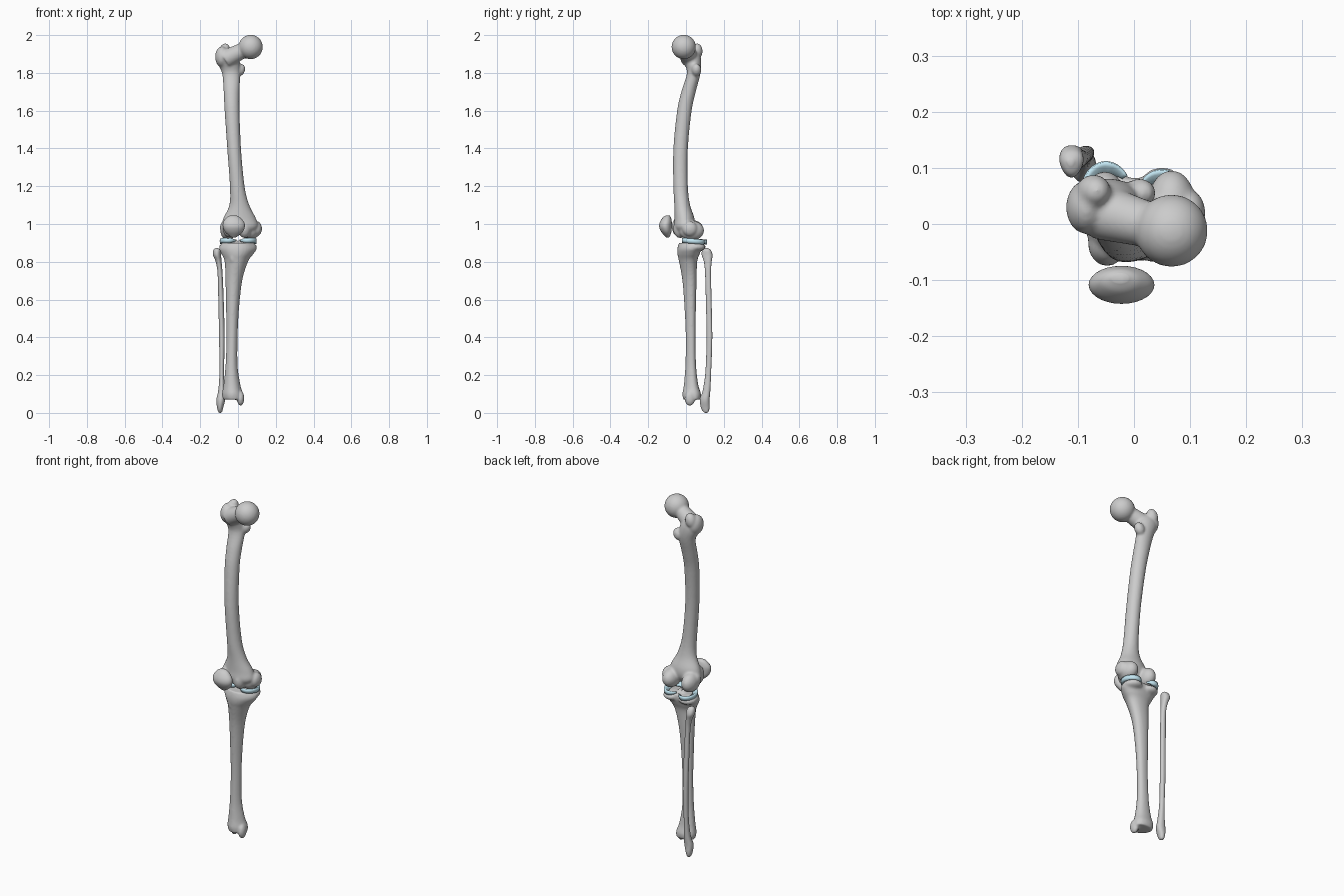
import bpy, bmesh, math
from mathutils import Vector, Matrix

if "Cube" in bpy.data.objects:
    bpy.data.objects.remove(bpy.data.objects["Cube"])

blue = bpy.data.materials.new("cartilage_blue")
blue.diffuse_color = (0.55, 0.8, 0.9, 1)
blue.use_nodes = True
blue.node_tree.nodes["Principled BSDF"].inputs["Base Color"].default_value = blue.diffuse_color


def spline(rows, sub=5):
    """Catmull-Rom through rows of numbers."""
    out = []
    for i in range(len(rows) - 1):
        p0, p1, p2, p3 = (rows[max(i - 1, 0)], rows[i], rows[i + 1],
                          rows[min(i + 2, len(rows) - 1)])
        for k in range(sub):
            t = k / sub
            out.append([0.5 * (2 * b + (c - a) * t + (2 * a - 5 * b + 4 * c - d) * t * t
                               + (3 * b - a - 3 * c + d) * t ** 3)
                        for a, b, c, d in zip(p0, p1, p2, p3)])
    return out + [list(rows[-1])]


def skin(bm, rings):
    """Skin closed rings of points and cap both ends."""
    vs = [[bm.verts.new(p) for p in r] for r in rings]
    n = len(vs[0])
    for a, b in zip(vs, vs[1:]):
        for i in range(n):
            j = (i + 1) % n
            bm.faces.new((a[i], a[j], b[j], b[i]))
    bm.faces.new(vs[0][::-1])
    bm.faces.new(vs[-1])


def loft(bm, rows, tri=0.0, n=28):
    """Rows: z, x min, x max, y min, y max."""
    rings = []
    for z, x0, x1, y0, y1 in spline(rows):
        ring = []
        for i in range(n):
            a = 2 * math.pi * i / n
            k = 1 + tri * math.cos(3 * (a + math.pi / 2))
            ring.append(((x0 + x1) / 2 + (x1 - x0) / 2 * k * math.cos(a),
                         (y0 + y1) / 2 + (y1 - y0) / 2 * k * math.sin(a), z))
        rings.append(ring)
    skin(bm, rings)


def blob(bm, c, r, tilt=(0, 0, 0)):
    m = Matrix.Translation(c)
    for ang, ax in zip(tilt, "XYZ"):
        m = m @ Matrix.Rotation(math.radians(ang), 4, ax)
    bmesh.ops.create_uvsphere(bm, u_segments=32, v_segments=20, radius=1,
                              matrix=m @ Matrix.Diagonal((*r, 1)))


def limb(bm, p, q, r1, r2):
    p, q = Vector(p), Vector(q)
    d = q - p
    m = Matrix.Translation((p + q) / 2) @ d.to_track_quat('Z', 'Y').to_matrix().to_4x4()
    bmesh.ops.create_cone(bm, cap_ends=True, segments=28, radius1=r1, radius2=r2,
                          depth=d.length, matrix=m)


def finish(bm, name, voxel=0, smooth=6, mat=None):
    bmesh.ops.recalc_face_normals(bm, faces=bm.faces)
    me = bpy.data.meshes.new(name)
    bm.to_mesh(me)
    bm.free()
    ob = bpy.data.objects.new(name, me)
    bpy.context.collection.objects.link(ob)
    if voxel:
        r = ob.modifiers.new("fuse", 'REMESH')
        r.mode, r.voxel_size = 'VOXEL', voxel
        s = ob.modifiers.new("soften", 'SMOOTH')
        s.factor, s.iterations = 0.5, smooth
        dg = bpy.context.evaluated_depsgraph_get()
        new = bpy.data.meshes.new_from_object(ob.evaluated_get(dg))
        ob.modifiers.clear()
        ob.data = new
    for p in ob.data.polygons:
        p.use_smooth = True
    if mat:
        ob.data.materials.append(mat)
    return ob


# thigh bone: bowed shaft flaring at both ends
bm = bmesh.new()
loft(bm, [(1.92, -.095, -.035, .02, .065), (1.87, -.117, .005, -.012, .08),
          (1.8, -.085, .012, .005, .077), (1.7, -.076, .008, -.025, .052),
          (1.6, -.071, .008, -.047, .03), (1.4, -.057, .016, -.067, .01),
          (1.2, -.043, .035, -.067, .01), (1.1, -.046, .06, -.062, .022),
          (1.03, -.078, .095, -.062, .045), (.985, -.085, .105, -.065, .045),
          (.95, -.06, .07, -.05, .025)])
# ball head and neck
blob(bm, (.067, -.012, 1.937), (.0645, .0645, .0645))
limb(bm, (-.06, .022, 1.875), (.05, -.008, 1.932), .05, .038)
# greater and lesser trochanters
blob(bm, (-.085, .03, 1.885), (.036, .048, .055))
blob(bm, (-.072, .058, 1.915), (.03, .03, .042), (0, 15, 0))
blob(bm, (.01, .055, 1.815), (.027, .026, .035), (0, 25, 0))
# condyles, epicondyles and front groove ridges
blob(bm, (-.052, .03, .968), (.042, .064, .054))
blob(bm, (.067, .03, .965), (.044, .066, .052))
blob(bm, (-.072, .01, .98), (.024, .032, .035))
blob(bm, (.1, .02, .975), (.027, .04, .04))
blob(bm, (-.048, -.035, .985), (.034, .04, .055))
blob(bm, (.035, -.03, .975), (.034, .038, .05))
finish(bm, "femur", .006)

# shin bone: tapering three-sided shaft
bm = bmesh.new()
loft(bm, [(.9, -.085, .085, -.035, .085), (.87, -.098, .098, -.042, .085),
          (.84, -.086, .08, -.042, .075), (.8, -.07, .052, -.034, .062),
          (.7, -.066, .022, -.017, .058), (.55, -.063, .005, -.006, .054),
          (.4, -.061, -.002, .0, .052), (.25, -.066, -.002, -.002, .055),
          (.15, -.076, .012, -.009, .067), (.1, -.084, .026, -.016, .082),
          (.07, -.078, .026, -.012, .078)], tri=.06)
# plateau lobes, central spine, tuberosity, inner ankle knob
blob(bm, (-.05, .048, .878), (.05, .056, .026))
blob(bm, (.05, .042, .878), (.05, .06, .026))
blob(bm, (-.012, .035, .9), (.01, .02, .022))
blob(bm, (.012, .035, .9), (.01, .02, .022))
blob(bm, (-.025, -.02, .825), (.022, .02, .04))
blob(bm, (.014, .02, .077), (.019, .028, .04))
finish(bm, "tibia", .006)

# thin outer leg bone
bm = bmesh.new()
loft(bm, [(.873, -.118, -.108, .105, .115), (.862, -.13, -.092, .088, .132),
          (.835, -.132, -.09, .085, .142), (.8, -.118, -.087, .096, .137),
          (.74, -.108, -.082, .102, .133), (.6, -.104, -.076, .106, .136),
          (.4, -.1, -.071, .11, .14), (.22, -.098, -.074, .104, .134),
          (.12, -.104, -.07, .09, .13), (.07, -.114, -.068, .076, .126),
          (.03, -.111, -.078, .08, .126), (.007, -.105, -.084, .092, .12),
          (.0, -.097, -.091, .103, .11)], tri=.06)
finish(bm, "fibula")

# kneecap: rounded shield with flatter back
bm = bmesh.new()
loft(bm, [(1.046, -.04, -.01, -.105, -.088), (1.035, -.06, .01, -.122, -.08),
          (1.01, -.078, .032, -.138, -.075), (.985, -.08, .036, -.142, -.075),
          (.96, -.07, .026, -.132, -.077), (.94, -.05, .005, -.116, -.083),
          (.928, -.032, -.014, -.104, -.09)])
finish(bm, "patella")


# C-shaped cartilage wedges between the bones
def meniscus(name, cx, cy, rx, ry, side):
    bm = bmesh.new()
    rings = []
    for i in range(41):
        t = i / 40
        a = math.radians(35 + 290 * t)
        end = 0.35 + 0.65 * min(1, math.sin(math.pi * t) * 2.2)
        w, h = .026 * end, .013 * end
        ca, sa = math.cos(a), math.sin(a)
        ring = []
        for d, z in ((0, -h), (.002, 0), (0, h), (-.3 * w, .7 * h),
                     (-w, -.2 * h), (-w, -.5 * h), (-.5 * w, -.8 * h)):
            ring.append((cx + side * (rx + d) * ca, cy + (ry + d) * sa,
                         .909 + z - .08 * sa * ry))
        rings.append(ring)
    skin(bm, rings)
    finish(bm, name, mat=blue)


meniscus("lateral_meniscus", -.05, .052, .045, .058, 1)
meniscus("medial_meniscus", .05, .038, .047, .058, -1)
